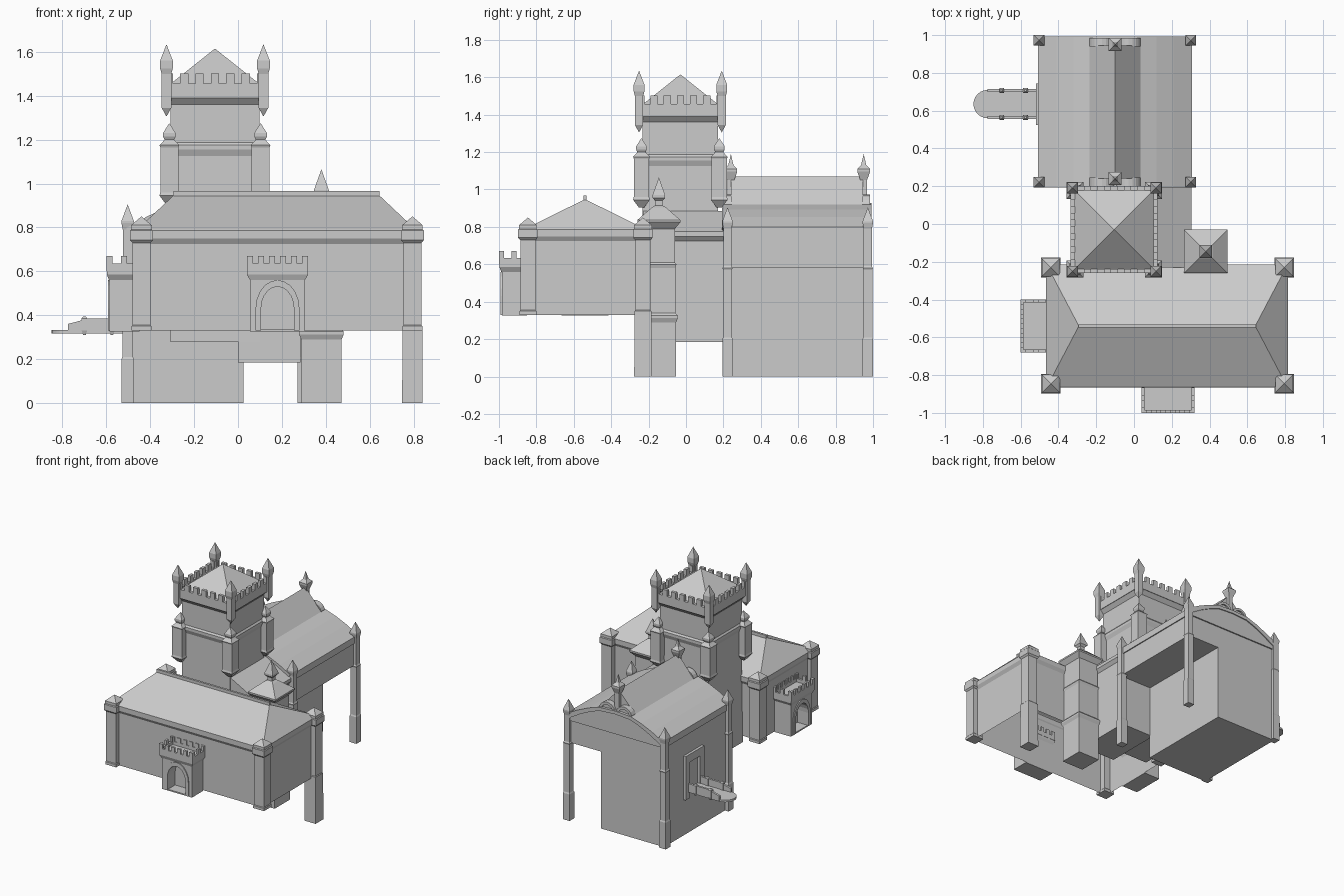
import bpy, bmesh
from math import pi, cos, sin
from mathutils import Matrix

if "Cube" in bpy.data.objects:
    bpy.data.objects.remove(bpy.data.objects["Cube"])

def finish(name, bm, mat=None):
    bmesh.ops.recalc_face_normals(bm, faces=bm.faces[:])
    if mat:
        bm.transform(mat)
    me = bpy.data.meshes.new(name)
    bm.to_mesh(me)
    bm.free()
    ob = bpy.data.objects.new(name, me)
    bpy.context.collection.objects.link(ob)
    return ob

def stack(name, cx, cy, levels, mat=None, open_bottom=False):
    """Rectangular loft through levels (z, half x, half y); zero size closes to a point or ridge."""
    bm = bmesh.new()
    rings = []
    for lv in levels:
        z, hx = lv[0], lv[1]
        hy = lv[2] if len(lv) > 2 else hx
        rings.append([bm.verts.new((cx + sx * hx, cy + sy * hy, z))
                      for sx, sy in ((-1, -1), (1, -1), (1, 1), (-1, 1))])
    for a, b in zip(rings, rings[1:]):
        for i in range(4):
            j = (i + 1) % 4
            bm.faces.new((a[i], a[j], b[j], b[i]))
    if not open_bottom:
        bm.faces.new(rings[0])
    bm.faces.new(rings[-1])
    bmesh.ops.remove_doubles(bm, verts=bm.verts[:], dist=1e-5)
    return finish(name, bm, mat)

def box(name, x0, x1, y0, y1, z0, z1, mat=None):
    return stack(name, (x0 + x1) / 2, (y0 + y1) / 2,
                 [(z, (x1 - x0) / 2, (y1 - y0) / 2) for z in (z0, z1)], mat)

def prism(name, pts, a, b, mat=None):
    """Extrude an x-z outline from y=a to y=b."""
    bm = bmesh.new()
    A = [bm.verts.new((x, a, z)) for x, z in pts]
    B = [bm.verts.new((x, b, z)) for x, z in pts]
    bm.faces.new(A)
    bm.faces.new(B)
    for i in range(len(pts)):
        j = (i + 1) % len(pts)
        bm.faces.new((A[i], A[j], B[j], B[i]))
    return finish(name, bm, mat)

def arc(cx, cz, r, rz=None, n=10):
    return [(cx + r * cos(pi * i / n), cz + (rz or r) * sin(pi * i / n)) for i in range(n + 1)]

def battlement(name, cx, cy, hx, hy, z0, z1, z2, nx, ny, w, t, mat=None):
    for s in (-1, 1):
        for along_x, h, o, n in ((True, hx, hy, nx), (False, hy, hx, ny)):
            parts = [(0, h, z0, z1)]
            parts += [(-h + w / 2 + (2 * h - w) * i / (n - 1), w / 2, z1, z2) for i in range(n)]
            for u, hu, a, b in parts:
                d = s * (o - t / 2)
                if along_x:
                    stack(name, cx + u, cy + d, [(a, hu, t / 2), (b, hu, t / 2)], mat)
                else:
                    stack(name, cx + d, cy + u, [(a, t / 2, hu), (b, t / 2, hu)], mat)

# Front hall: open underneath, flared cornice, hipped roof with ridge cap
HX, HY = 0.175, -0.54
stack("front_hall", HX, HY, [(.33, .625, .31), (.725, .625, .31), (.75, .64, .325),
      (.785, .64, .325), (.79, .635, .32), (.945, .47, .006)], open_bottom=True)
box("front_hall_ridge", -.295, .645, HY - .008, HY + .008, .935, .967)
for x in (-.44, .795):
    for y in (-.845, -.23):
        foot = 0 if (x > 0 and y > -.5) else .33
        lv = [(.33, .045), (.35, .045), (.355, .041), (.73, .041), (.742, .052), (.785, .052),
              (.79, .047), (.81, .047), (.85, 0)]
        if foot == 0:
            lv = [(0, .047)] + lv
        stack("hall_corner_turret", x, y, lv)

# Arched porches on the front and left of the front hall
for mat in (Matrix.Translation((.18, -.85, 0)),
            Matrix.Translation((-.45, -.54, 0)) @ Matrix.Rotation(-pi / 2, 4, 'Z')):
    opening = arc(0, .43, .075, .10)
    prism("porch_body", [(-.125, .33), (-.125, .575), (.125, .575), (.125, .33),
          (.075, .33)] + opening + [(-.075, .33)], -.135, 0, mat)
    prism("porch_arch_frame", [(.1, .33)] + arc(0, .43, .1, .13) + [(-.1, .33), (-.075, .33)]
          + opening[::-1] + [(.075, .33)], -.142, -.12, mat)
    box("porch_floor", -.125, .125, -.135, 0, .325, .335, mat)
    box("porch_door", -.08, .08, -.05, -.03, .33, .54, mat)
    stack("porch_flare", 0, -.07, [(.56, .125, .068), (.585, .14, .078), (.61, .14, .078)], mat)
    battlement("porch_battlement", 0, -.07, .14, .08, .60, .635, .67, 6, 3, .028, .016, mat)

# Back hall: narrow lower block, wide upper block, curved roof
RX = -.1
box("back_hall_lower", -.5, .025, .205, .975, 0, .6)
box("back_hall_upper", -.5, .3, .205, .975, .58, .76)
box("back_hall_cornice", -.508, .308, .198, .985, .75, .8)
side = [(.405, .80), (.31, .852), (.22, .892), (.135, .92)]
def roof_outline(top):
    return [(RX + x, z) for x, z in side] + [(RX, top)] + [(RX - x, z) for x, z in side[::-1]]
prism("back_roof", roof_outline(1.07), .24, .945)
for y0, y1, fy in ((.2, .245, .24), (.94, .985, .95)):
    prism("gable_wall", roof_outline(.928), y0, y1)
    outer = y0 if y0 < .5 else y1
    band = [(x, z - .0) for x, z in roof_outline(.928)]
    prism("gable_moulding", band + [(RX + (x - RX) * .93, z - .025) for x, z in band[::-1]],
          outer - .008, outer + .008)
    for cx in (RX - .07, RX + .07):
        prism("gable_lunette", arc(cx, .905, .068) + arc(cx, .905, .048)[::-1], y0, y1)
        prism("gable_lunette_panel", arc(cx, .905, .05), y0 + .012, y1 - .012)
    stack("gable_finial", RX, fy, [(.88, .018), (1.05, .018), (1.095, .034), (1.11, .034),
          (1.13, .014), (1.19, 0)])
for x in (-.503, .3):
    for y in (.222, .972):
        stack("back_hall_post", x, y, [(0, .028), (.2, .028), (.21, .024), (.57, .024), (.58, .027),
              (.59, .022), (.79, .022), (.82, .028), (.83, .028), (.905, 0)])

# Connecting wing with lean-to roof
prism("connecting_wing", [(0, .185), (.285, .185), (.285, .725), (.305, .75), (.305, .775),
      (.1, .885), (0, .885)], -.23, .21)

# Central tower with battlements and pyramid roof
TX, TY = -.105, -.03
stack("tower_lower", TX, TY, [(.28, .205), (1.125, .2), (1.155, .212), (1.175, .212), (1.19, .2)])
stack("tower_upper", TX, TY, [(1.17, .202), (1.36, .202), (1.392, .228), (1.42, .228)])
battlement("tower_battlement", TX, TY, .23, .23, 1.39, 1.457, 1.502, 7, 7, .038, .022)
stack("tower_roof", TX, TY, [(1.41, .208), (1.45, .208), (1.615, 0)])
for sx in (-1, 1):
    for sy in (-1, 1):
        stack("tower_middle_turret", TX + sx * .208, TY + sy * .208, [(.905, .015), (.945, .045),
              (.96, .041), (1.165, .041), (1.175, .045), (1.19, .03), (1.2, .022), (1.215, .029),
              (1.23, .029), (1.275, 0)])
        stack("tower_top_turret", TX + sx * .221, TY + sy * .221, [(1.305, 0), (1.345, .022),
              (1.5, .022), (1.525, .029), (1.56, .029), (1.635, 0)])

# Stair tower
stack("stair_tower", .38, -.145, [(0, .092), (.29, .092), (.312, .102), (.325, .102), (.34, .088),
      (.58, .088), (.6, .094), (.61, .086), (.79, .086), (.825, .115), (.837, .115),
      (.905, .037), (.915, .02), (.94, .02), (.955, .034), (.97, .034), (1.065, 0)])

# Bridge with rounded end, railings and doorway
BY = .635
bm = bmesh.new()
outline = [(-.5, BY - .075), (-.5, BY + .075)] + [
    (-.775 - .075 * sin(pi * i / 12), BY + .075 * cos(pi * i / 12)) for i in range(13)]
top = [bm.verts.new((x, y, .333)) for x, y in outline]
face = bm.faces.new(top)
ext = bmesh.ops.extrude_face_region(bm, geom=[face])
bmesh.ops.translate(bm, vec=(0, 0, -.016), verts=[v for v in ext["geom"] if isinstance(v, bmesh.types.BMVert)])
finish("bridge_deck", bm)
for s in (-1, 1):
    y = BY + s * .071
    prism("bridge_railing", [(-.5, .32), (-.5, .385), (-.68, .385), (-.775, .36), (-.775, .32)],
          y - .008, y + .008)
    for x in (-.7, -.575):
        stack("bridge_railing_post", x, y, [(.31, .006), (.33, .013), (.385, .013), (.395, .005)])
prism("doorway_frame", [(0, .27), (0, .6), (.22, .6), (.22, .27), (.17, .27), (.17, .54), (.05, .54),
      (.05, .27)], -.02, 0,
      Matrix.Translation((-.5, .745, 0)) @ Matrix.Rotation(-pi / 2, 4, 'Z'))
